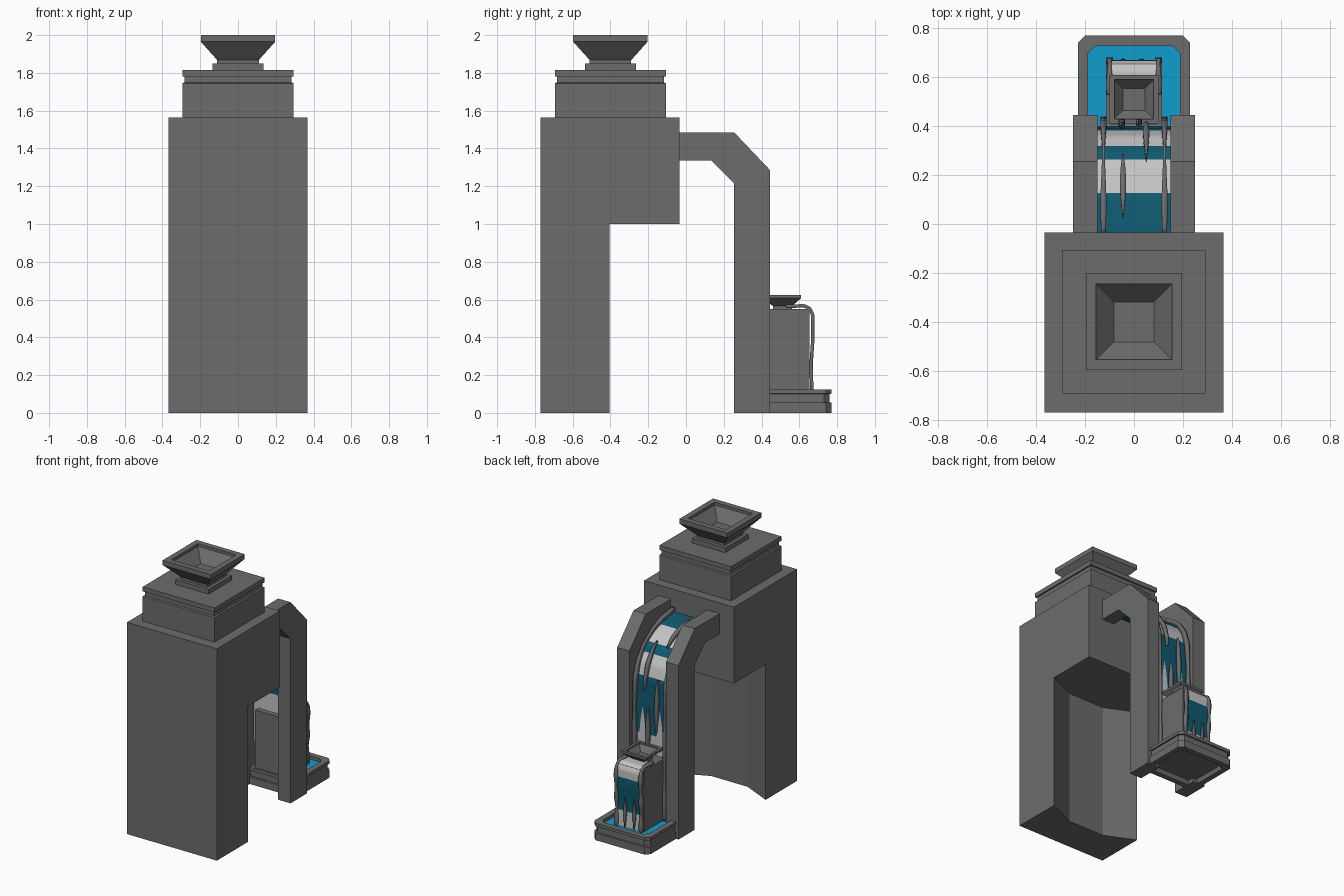
import bpy, bmesh, math
from mathutils import Vector

cube = bpy.data.objects.get("Cube")
if cube:
    bpy.data.objects.remove(cube, do_unlink=True)


def material(name, rgb):
    m = bpy.data.materials.new(name)
    m.use_nodes = True
    m.diffuse_color = (*rgb, 1)
    m.node_tree.nodes["Principled BSDF"].inputs["Base Color"].default_value = (*rgb, 1)
    return m


STONE = material("grey stone", (0.15, 0.15, 0.15))
POOL = material("bright water", (0.005, 0.34, 0.62))
TEAL = material("deep water", (0.005, 0.10, 0.16))
FOAM = material("pale foam", (0.55, 0.55, 0.55))


def finish(name, bm, mats):
    bmesh.ops.recalc_face_normals(bm, faces=bm.faces)
    me = bpy.data.meshes.new(name)
    bm.to_mesh(me)
    bm.free()
    for m in mats:
        me.materials.append(m)
    ob = bpy.data.objects.new(name, me)
    bpy.context.collection.objects.link(ob)
    return ob


def prism(name, pts, place, a, b):
    """Extrude a closed 2D outline between a and b along one axis."""
    bm = bmesh.new()
    lo = [bm.verts.new(place(p, a)) for p in pts]
    hi = [bm.verts.new(place(p, b)) for p in pts]
    bm.faces.new(lo)
    bm.faces.new(hi)
    for i in range(len(pts)):
        j = (i + 1) % len(pts)
        bm.faces.new((lo[i], lo[j], hi[j], hi[i]))
    return finish(name, bm, [STONE])


def stack(name, cy, hx, hy, steps, chamfer=0, top=STONE):
    """Loft rectangles; each step is (inset from the outer size, height)."""
    bm = bmesh.new()
    rings = []
    for inset, z in steps:
        x, y, c = hx - inset, hy - inset, chamfer
        if c:
            pts = [(x, y - c), (x - c, y), (c - x, y), (-x, y - c),
                   (-x, c - y), (c - x, -y), (x - c, -y), (x, c - y)]
        else:
            pts = [(x, y), (-x, y), (-x, -y), (x, -y)]
        rings.append([bm.verts.new((px, cy + py, z)) for px, py in pts])
    for r, s in zip(rings, rings[1:]):
        for i in range(len(r)):
            j = (i + 1) % len(r)
            bm.faces.new((r[i], r[j], s[j], s[i]))
    bm.faces.new(rings[0])
    bm.faces.new(rings[-1]).material_index = 1
    return finish(name, bm, [STONE, top])


def along(path, t):
    """Point and outward normal at fraction t of a (y, z) polyline."""
    pts = [Vector(p) for p in path]
    lens = [(b - a).length for a, b in zip(pts, pts[1:])]
    d = t * sum(lens)
    for a, b, l in zip(pts, pts[1:], lens):
        if d <= l + 1e-6:
            break
        d -= l
    u = (b - a).normalized()
    return a + u * d, Vector((-u.y, u.x))


def strip(name, path, x, width, t0=0, t1=1, lift=0, thick=0, mats=(STONE,), rule=None, n=64):
    """Ribbon following a path; width is a function of the fraction along it."""
    bm = bmesh.new()
    rows = []
    for i in range(n + 1):
        s = i / n
        p, nor = along(path, t0 + (t1 - t0) * s)
        p = p + nor * lift
        w = width(s)
        rows.append([bm.verts.new((x + k * w, p.x, p.y)) for k in (-1, 1)])
    for a, b in zip(rows, rows[1:]):
        f = bm.faces.new((a[0], a[1], b[1], b[0]))
        if rule:
            c = f.calc_center_median()
            f.material_index = rule(c.y, c.z)
    ob = finish(name, bm, mats)
    if thick:
        mod = ob.modifiers.new("thickness", "SOLIDIFY")
        mod.thickness = thick
        mod.offset = 0
    bpy.ops.object.select_all(action="DESELECT")
    ob.select_set(True)
    bpy.context.view_layer.objects.active = ob
    bpy.ops.object.shade_smooth_by_angle()
    return ob


def lens(w):
    return lambda s: w * math.sin(math.pi * s) + 0.0005


def wavy(w):
    return lambda s: w * (1 + 0.35 * math.sin(22 * s))


# Tower: leg with a splayed niche at the back, overhanging upper block
H = 0.367
niche = [(-H, -0.77), (H, -0.77), (H, -0.405), (0.148, -0.505), (-0.148, -0.505), (-H, -0.405)]
prism("tower_leg", niche, lambda p, z: (p[0], p[1], z), 0, 1)
head = [(-0.77, 1), (-0.035, 1), (-0.035, 1.563), (-0.77, 1.563)]
prism("tower_head", head, lambda p, x: (x, *p), -H, H)

# Plinth with a groove, and the flared bowl on top
stack("plinth", -0.4, 0.293, 0.293,
      [(0, 1.563), (0, 1.745), (0.01, 1.75), (0.01, 1.78), (0, 1.782), (0, 1.815)])
stack("bowl_foot", -0.4, 0.135, 0.135, [(0, 1.815), (0, 1.85), (0.025, 1.85), (0.025, 1.872)])
stack("bowl", -0.4, 0.197, 0.197,
      [(0.087, 1.868), (0, 1.965), (0, 2), (0.042, 2), (0.042, 1.98), (0.115, 1.9)])

# Bent pillars flanking the fall
bend = [(-0.035, 1.485), (0.255, 1.485), (0.445, 1.285), (0.445, 0),
        (0.255, 0), (0.255, 1.215), (0.135, 1.335), (-0.035, 1.335)]
for side, x in (("left", 0.2), ("right", -0.2)):
    prism(side + "_pillar", bend, lambda p, v: (v, *p), x - 0.05, x + 0.05)

# Basin: recessed underside, grooved wall, rim and water
stack("basin", 0.56, 0.23, 0.21,
      [(0.05, 0.03), (0.04, 0), (0, 0), (0, 0.054), (0.01, 0.056), (0.01, 0.1),
       (0, 0.102), (0, 0.125), (0.042, 0.125), (0.042, 0.1)], chamfer=0.03, top=POOL)

# Small tower in the basin with its own bowl
stack("small_tower", 0.51, 0.115, 0.145, [(0, 0.03), (0, 0.55)])
stack("small_bowl", 0.51, 0.1, 0.1,
      [(0.05, 0.545), (0.05, 0.565), (0, 0.608), (0, 0.625), (0.02, 0.625),
       (0.02, 0.615), (0.055, 0.575)])

# Main fall: banded sheet, edge rails, streaks
fall = [(-0.04, 1.4), (0.1, 1.38), (0.2, 1.34), (0.3, 1.27),
        (0.36, 1.18), (0.39, 1.08), (0.4, 0.9), (0.405, 0.1)]


def fall_band(y, z):
    if z < 0.68 or 1.1 < z < 1.24:
        return 1
    return 1 if 0.12 < y < 0.265 else 0


strip("main_fall", fall, 0, lambda s: 0.15, mats=(TEAL, FOAM), rule=fall_band, n=120)
for side, x in (("left", 0.125), ("right", -0.125)):
    strip(side + "_fall_rail", fall, x, wavy(0.009), lift=0.02, thick=0.03)
for i, (x, t0, t1) in enumerate([(-0.045, 0.04, 0.22), (0.05, 0.2, 0.42),
                                 (-0.05, 0.36, 0.6), (0.02, 0.5, 0.72)]):
    strip(f"fall_streak_{i + 1}", fall, x, lens(0.012), t0, t1, lift=0.014, thick=0.025)
for i, x in enumerate((-0.07, 0.07)):
    strip(f"fall_foam_{i + 1}", fall, x, lens(0.025), 0.5, 0.8, lift=0.006, mats=(FOAM,))

# Small fall down the back of the small tower
small = [(0.53, 0.562), (0.625, 0.565), (0.655, 0.55), (0.668, 0.52),
         (0.67, 0.4), (0.66, 0.25), (0.665, 0.1)]
strip("small_fall", small, 0, lambda s: 0.095, mats=(TEAL, FOAM),
      rule=lambda y, z: 0 if 0.22 < z < 0.46 else 1)
for side, x in (("left", 0.1), ("right", -0.1)):
    strip(side + "_small_rail", small, x, wavy(0.011), lift=0.002, thick=0.018)
for i, x in enumerate((-0.045, 0.03)):
    strip(f"small_streak_{i + 1}", small, x, lens(0.01), 0.62, 1, lift=0.005, thick=0.012)
